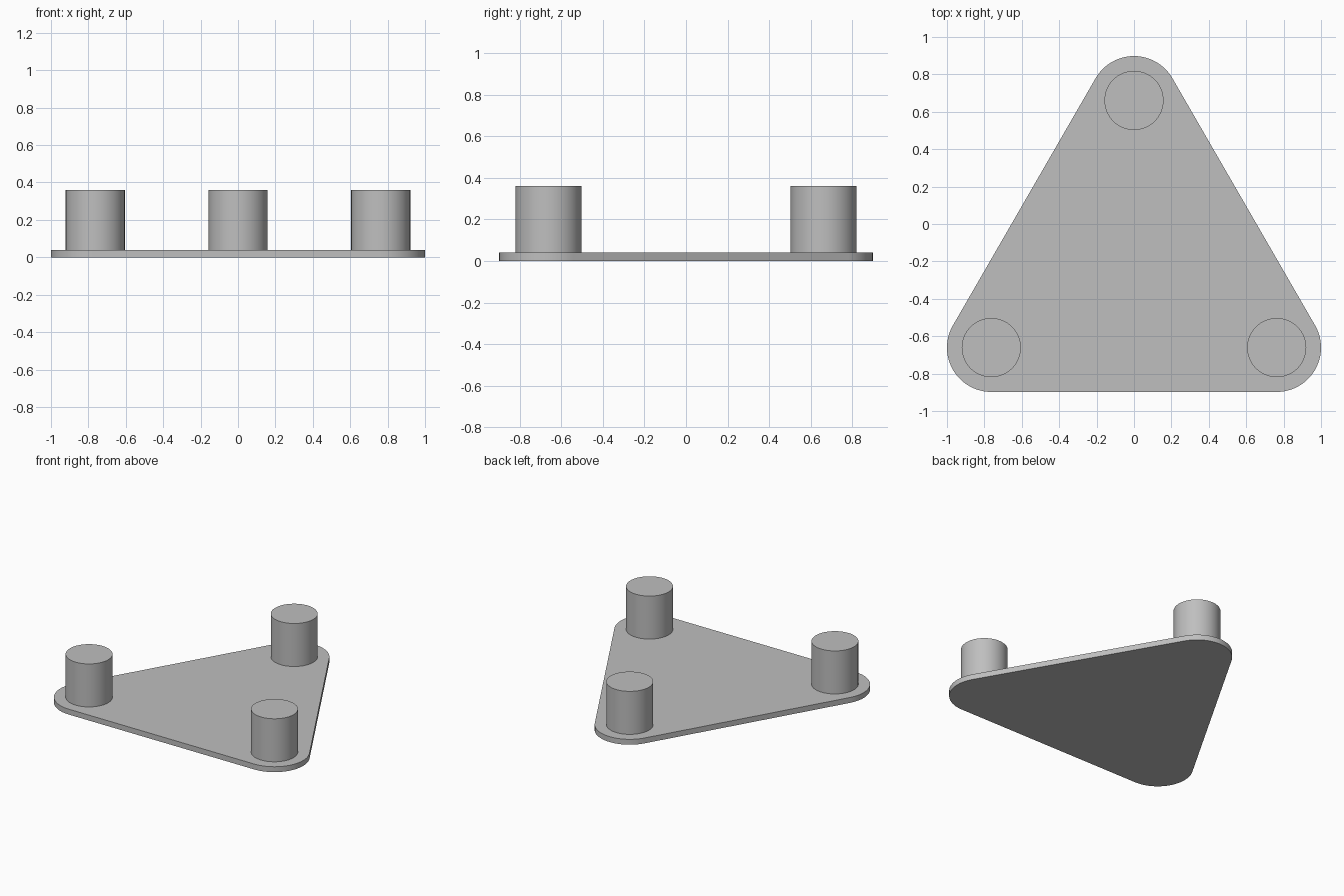
import bpy, bmesh, math

cube = bpy.data.objects.get("Cube")
if cube:
    bpy.data.objects.remove(cube, do_unlink=True)

SIDE = 1.526            # distance between peg centres
HALF_DEPTH = SIDE * math.sqrt(3) / 4
CORNER_R = 0.237
PEG_R = 0.158
PLATE_TOP = 0.04
PEG_TOP = 0.36

grey = bpy.data.materials.new("light_grey")
grey.use_nodes = True
color = (0.52, 0.52, 0.52, 1)
grey.diffuse_color = color
grey.node_tree.nodes["Principled BSDF"].inputs["Base Color"].default_value = color


def prism(name, outline, z0, z1):
    """Extrude a flat outline from z0 to z1."""
    bm = bmesh.new()
    base = bm.faces.new([bm.verts.new((x, y, z0)) for x, y in outline])
    result = bmesh.ops.extrude_face_region(bm, geom=[base], use_keep_orig=True)
    top = [v for v in result["geom"] if isinstance(v, bmesh.types.BMVert)]
    bmesh.ops.translate(bm, verts=top, vec=(0, 0, z1 - z0))
    bmesh.ops.recalc_face_normals(bm, faces=bm.faces)
    mesh = bpy.data.meshes.new(name)
    bm.to_mesh(mesh)
    bm.free()
    mesh.materials.append(grey)
    obj = bpy.data.objects.new(name, mesh)
    bpy.context.collection.objects.link(obj)
    bpy.ops.object.select_all(action="DESELECT")
    obj.select_set(True)
    bpy.context.view_layer.objects.active = obj
    bpy.ops.object.shade_smooth_by_angle(angle=math.radians(30))
    return obj


def arc(center, radius, start, sweep, steps):
    """Points along an arc, angles in degrees."""
    angles = [math.radians(start + sweep * i / steps) for i in range(steps + 1)]
    return [(center[0] + radius * math.cos(a), center[1] + radius * math.sin(a))
            for a in angles]


# Corners run counter-clockwise, each with the start angle of its rounding
corners = [
    ("back", (0, HALF_DEPTH), 30),
    ("front_right", (-SIDE / 2, -HALF_DEPTH), 150),
    ("front_left", (SIDE / 2, -HALF_DEPTH), 270),
]

# Rounded triangular base plate
outline = []
for _, center, start in corners:
    outline += arc(center, CORNER_R, start, 120, 24)
prism("base_plate", outline, 0, PLATE_TOP)

# One round peg at each corner
for name, center, _ in corners:
    prism(name + "_peg", arc(center, PEG_R, 0, 360, 64)[:-1], PLATE_TOP, PEG_TOP)
